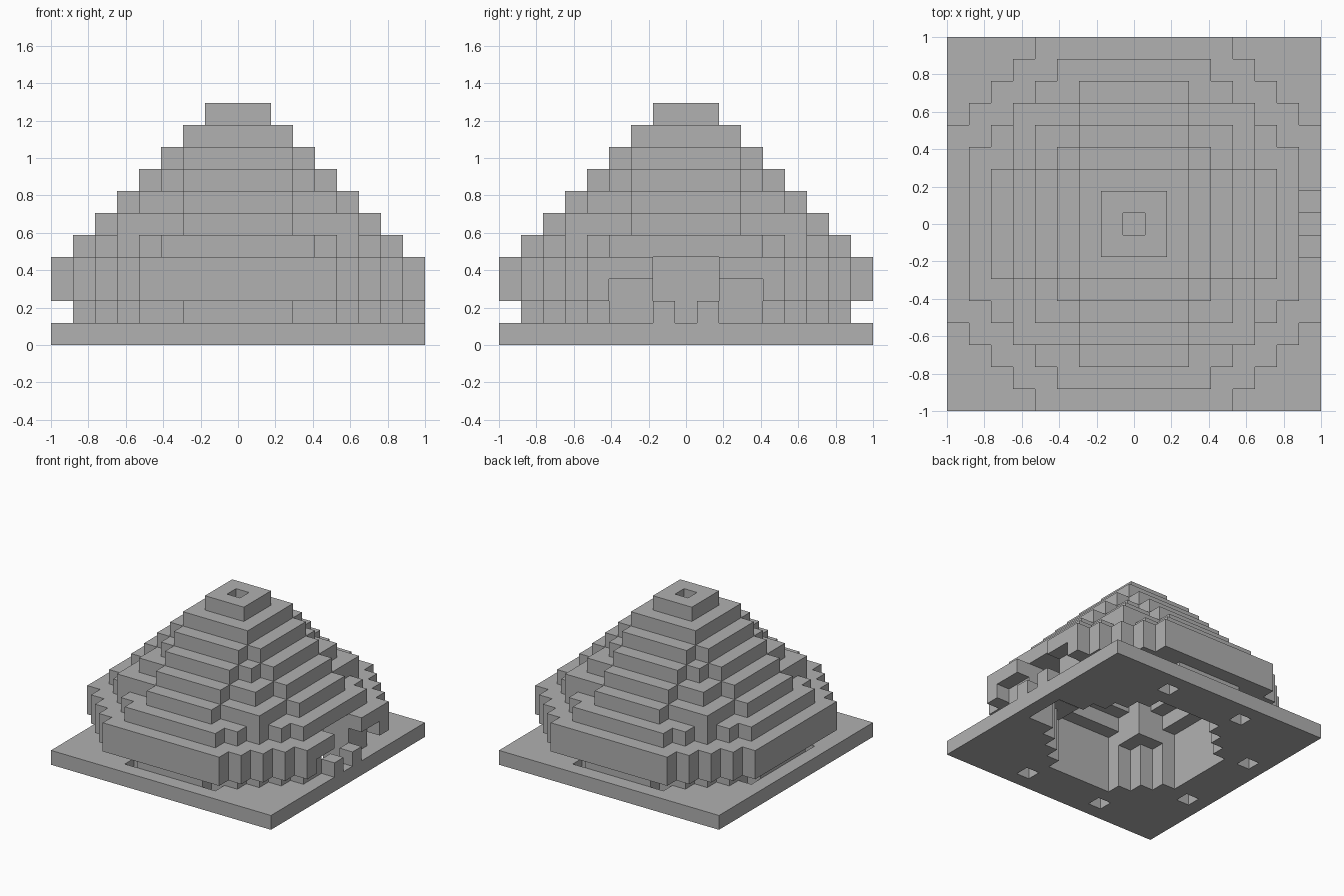
import bpy, bmesh
from mathutils import Vector

old = bpy.data.objects.get("Cube")
if old:
    bpy.data.objects.remove(old, do_unlink=True)

U = 2 / 17          # side of one building block
R = range(-8, 9)

stone = bpy.data.materials.new("grey_stone")
stone.use_nodes = True
grey = (0.44, 0.44, 0.44, 1)
stone.diffuse_color = grey
stone.node_tree.nodes["Principled BSDF"].inputs["Base Color"].default_value = grey


# Plan shapes, each a set of (x, y) cells
def octagon(radius, diagonal):
    return {(x, y) for x in R for y in R
            if max(abs(x), abs(y)) <= radius and abs(x) + abs(y) <= diagonal}


def square(r):
    return {(x, y) for x in R for y in R if max(abs(x), abs(y)) <= r}


def tier(r):
    """Square with a five-block-wide projection on each side."""
    arms = {(x, y) for x, y in square(r) if min(abs(x), abs(y)) <= 2}
    return square(r - 1) | arms


def strip(x0, x1, half):
    return {(x, y) for x in range(x0, x1 + 1) for y in range(-half, half + 1)}


# Solid outline of every layer, bottom to top
foot = {(x, y) for x, y in octagon(7, 10)
        if max(abs(x), abs(y)) < 7 or min(abs(x), abs(y)) <= 2}
layers = [square(8), foot | strip(7, 7, 3), octagon(8, 12), octagon(8, 12), octagon(7, 10)]
layers += [tier(r) for r in (6, 5, 4, 3)]
layers += [square(2), square(1) - {(0, 0)}]

# Hollow room that narrows upwards
room = octagon(5, 7)
cross = {c for c in square(5) if min(abs(c[0]), abs(c[1])) <= 2}
hollow = [room, room, room, cross, cross & square(4), cross & square(3), square(2), square(1)]
for k, gap in enumerate(hollow):
    layers[k] = layers[k] - gap

# Doorway, passage, arch over it and two threshold blocks
layers[0] -= strip(5, 7, 1)
for k in (1, 2, 3):
    layers[k] -= strip(5, 8, 1)
layers[2] -= strip(8, 8, 3)
layers[1] |= {(8, -1), (8, 1)}

# Small drain holes in the base
drains = {(sx * 3, sy * 7) for sx in (-1, 1) for sy in (-1, 1)}
drains |= {(-7, -3), (-7, 3)}
layers[0] -= drains

solid = {(x, y, k) for k, plan in enumerate(layers) for x, y in plan}


def build(name, first, last):
    """Skin the exposed sides of the blocks in a range of layers."""
    bm = bmesh.new()
    for x, y, k in sorted(solid):
        if not first <= k <= last:
            continue
        centre = Vector((x, y, k + 0.5))
        for axis in range(3):
            for sign in (-1, 1):
                n = Vector((0, 0, 0))
                n[axis] = sign
                if (x + int(n.x), y + int(n.y), k + int(n.z)) in solid:
                    continue
                a = Vector((0, 0, 0))
                a[(axis + 1) % 3] = 0.5
                b = n.cross(a)
                mid = centre + n / 2
                corners = (mid - a - b, mid + a - b, mid + a + b, mid - a + b)
                bm.faces.new([bm.verts.new(c * U) for c in corners])
    bmesh.ops.remove_doubles(bm, verts=bm.verts, dist=U / 100)
    mesh = bpy.data.meshes.new(name)
    bm.to_mesh(mesh)
    bm.free()
    mesh.materials.append(stone)
    obj = bpy.data.objects.new(name, mesh)
    bpy.context.collection.objects.link(obj)


build("base_plate", 0, 0)
build("footing_wall", 1, 1)
build("main_wall", 2, 3)
build("shoulder_tier", 4, 4)
for k in range(5, 10):
    build("roof_tier_" + str(k - 4), k, k)
build("roof_vent", 10, 10)
